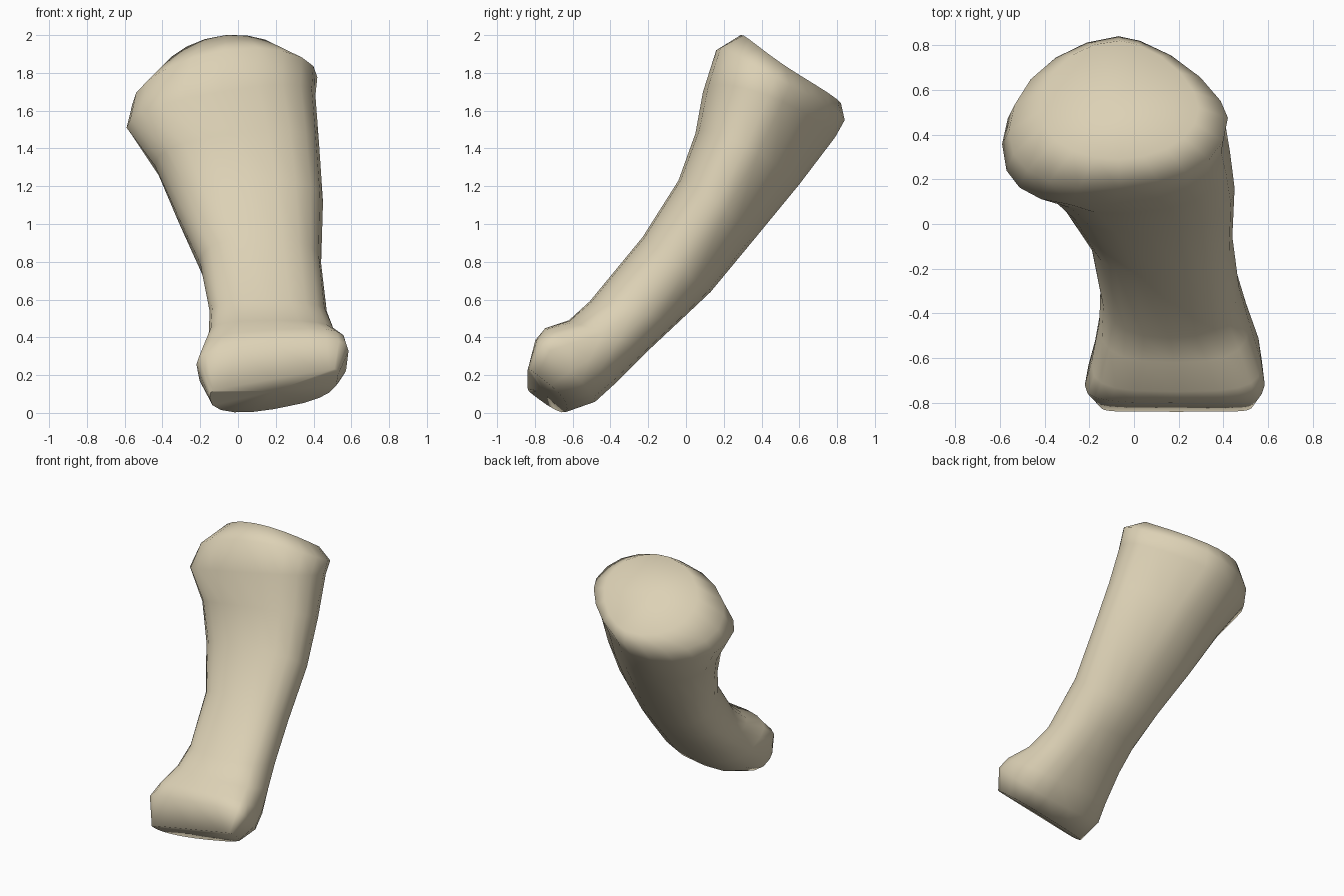
import bpy, bmesh, math
from mathutils import Vector

cube = bpy.data.objects.get("Cube")
if cube:
    bpy.data.objects.remove(cube, do_unlink=True)

SIDES = 20

# Cross-sections from the lower end to the upper end:
# front (y, z), back (y, z), x range, where it is widest from front to back,
# squareness (front, back -x, back +x), tilt across x in (y, z), sag of the sides
SECTIONS = [
    ((-.84, .18), (-.63, .02), (-.15, .53), .25, (7, 2.2, 3), (0, .18), 0),
    ((-.80, .37), (-.48, .06), (-.22, .585), .25, (3.2, 2.4, 3), (0, .09), 0),
    ((-.75, .44), (-.37, .16), (-.19, .57), .35, (3.2, 2.4, 2.8), (0, .06), 0),
    ((-.62, .49), (-.20, .33), (-.155, .515), .43, (2.8, 2.5, 2.3), (0, 0), 0),
    ((-.51, .59), (-.04, .48), (-.15, .47), .48, (2.4, 2.5, 2.1), (0, 0), 0),
    ((-.23, .93), (.13, .64), (-.20, .44), .48, (2.3, 2.6, 1.9), (0, 0), 0),
    ((-.04, 1.23), (.37, .93), (-.33, .45), .46, (2.3, 2.4, 1.7), (.03, .06), 0),
    ((.05, 1.48), (.60, 1.21), (-.44, .43), .44, (2.4, 2.2, 1.55), (.06, .12), 0),
    ((.09, 1.70), (.79, 1.46), (-.59, .41), .44, (2.5, 1.9, 1.45), (.08, .17), 0),
    ((.16, 1.92), (.84, 1.55), (-.56, .42), .42, (2.3, 1.9, 1.45), (.06, .15), .06),
    ((.29, 2.0), (.82, 1.64), (-.42, .29), .42, (2, 2, 1.6), (.02, .09), .04),
]


def power(value, n):
    return math.copysign(abs(value) ** (2 / n), value)


def ring(bm, front, back, span, widest, squareness, tilt, sag):
    """Rounded cross-section stretched between its front and back points."""
    f, b = Vector((0, *front)), Vector((0, *back))
    middle = f.lerp(b, widest)
    centre, half = sum(span) / 2, (span[1] - span[0]) / 2
    n_front, n_back_minus, n_back_plus = squareness
    verts = []
    for i in range(SIDES):
        a = math.tau * i / SIDES
        c, s = math.cos(a), math.sin(a)
        if s > 0:
            n, reach = n_front, f - middle
        else:
            n, reach = (n_back_plus if c > 0 else n_back_minus), middle - b
        x = half * power(c, n)
        p = middle + reach * power(s, n)
        drop = sag * (x / half) ** 2
        verts.append(bm.verts.new(
            (centre + x, p.y + tilt[0] * x, p.z + tilt[1] * x - drop)))
    return verts


def cap(bm, verts):
    """Close an end with a fan around its centre."""
    tip = bm.verts.new(sum((v.co for v in verts), Vector()) / len(verts))
    for i, v in enumerate(verts):
        bm.faces.new((v, verts[(i + 1) % SIDES], tip))


# Bone body lofted through the sections
bm = bmesh.new()
rings = [ring(bm, *section) for section in SECTIONS]
for low, high in zip(rings, rings[1:]):
    for i in range(SIDES):
        j = (i + 1) % SIDES
        bm.faces.new((low[i], low[j], high[j], high[i]))
cap(bm, rings[0])
cap(bm, rings[-1])
bmesh.ops.recalc_face_normals(bm, faces=bm.faces)
mesh = bpy.data.meshes.new("finger_bone")
bm.to_mesh(mesh)
bm.free()
bone = bpy.data.objects.new("finger_bone", mesh)
bpy.context.collection.objects.link(bone)

# Bone colour
ivory = bpy.data.materials.new("ivory")
ivory.use_nodes = True
colour = (.72, .64, .465, 1)
ivory.diffuse_color = colour
ivory.node_tree.nodes["Principled BSDF"].inputs["Base Color"].default_value = colour
mesh.materials.append(ivory)

# Soft shading
bpy.ops.object.select_all(action="DESELECT")
bone.select_set(True)
bpy.context.view_layer.objects.active = bone
bpy.ops.object.shade_smooth_by_angle(angle=math.radians(70))
